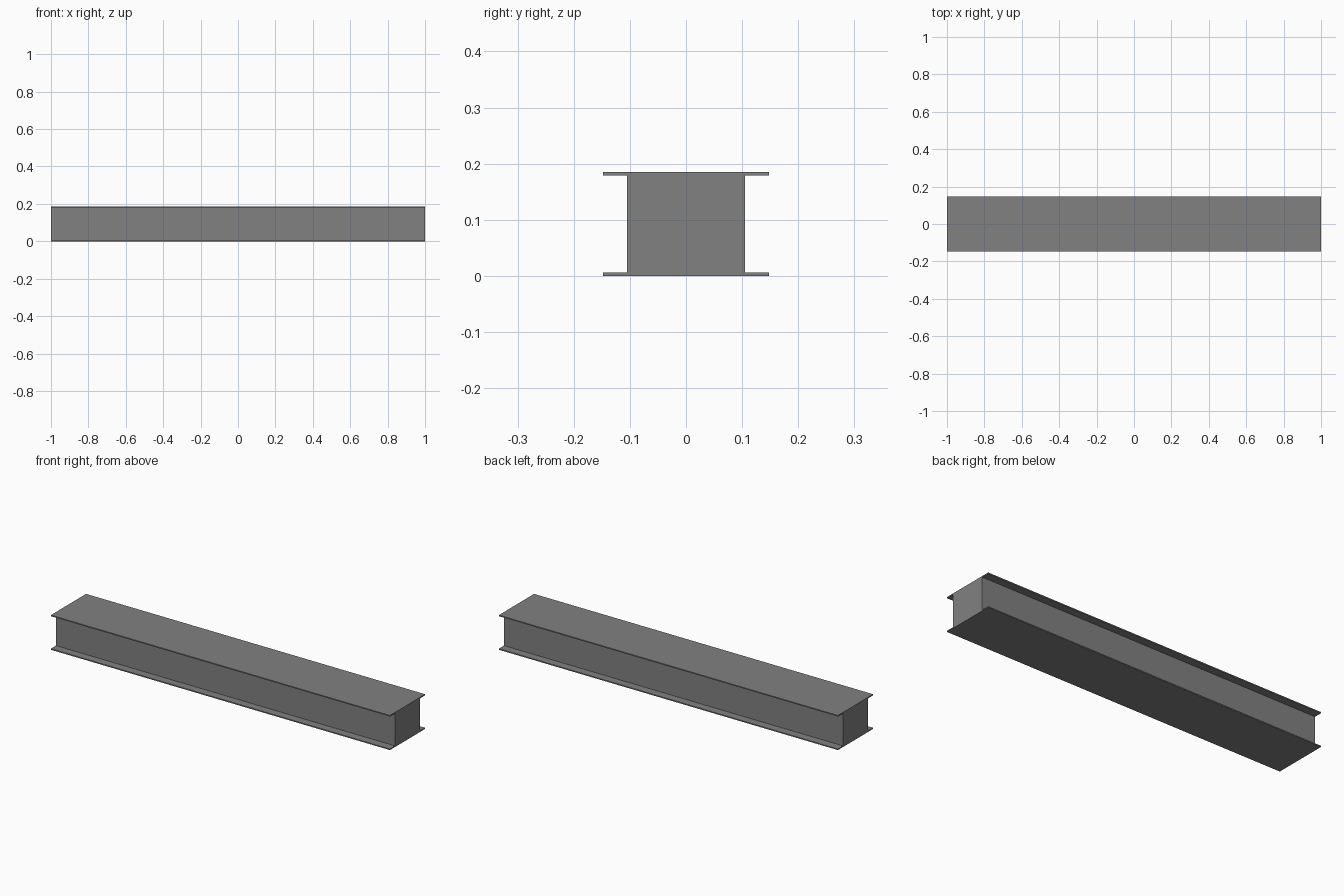
import bpy
import bmesh

if "Cube" in bpy.data.objects:
    bpy.data.objects.remove(bpy.data.objects["Cube"])

LENGTH = 2.0
HEIGHT = 0.185
FLANGE_HALF = 0.148
WEB_HALF = 0.105
FLANGE_T = 0.006

# Right half of the beam section (y, z), mirrored to close the outline
half = [(FLANGE_HALF, 0), (FLANGE_HALF, FLANGE_T), (WEB_HALF, FLANGE_T),
        (WEB_HALF, HEIGHT - FLANGE_T), (FLANGE_HALF, HEIGHT - FLANGE_T),
        (FLANGE_HALF, HEIGHT)]
profile = half + [(-y, z) for y, z in reversed(half)]

# Beam: section extruded along x with closed ends
bm = bmesh.new()
section = bm.faces.new([bm.verts.new((-LENGTH / 2, y, z)) for y, z in profile])
result = bmesh.ops.extrude_face_region(bm, geom=[section], use_keep_orig=True)
moved = [g for g in result["geom"] if isinstance(g, bmesh.types.BMVert)]
bmesh.ops.translate(bm, verts=moved, vec=(LENGTH, 0, 0))
bmesh.ops.recalc_face_normals(bm, faces=bm.faces)

mesh = bpy.data.meshes.new("flanged_beam")
bm.to_mesh(mesh)
bm.free()

# Dark grey steel
steel = bpy.data.materials.new("dark_steel")
steel.diffuse_color = (0.22, 0.22, 0.22, 1)
steel.use_nodes = True
steel.node_tree.nodes["Principled BSDF"].inputs["Base Color"].default_value = steel.diffuse_color
mesh.materials.append(steel)
bpy.context.collection.objects.link(bpy.data.objects.new("flanged_beam", mesh))
